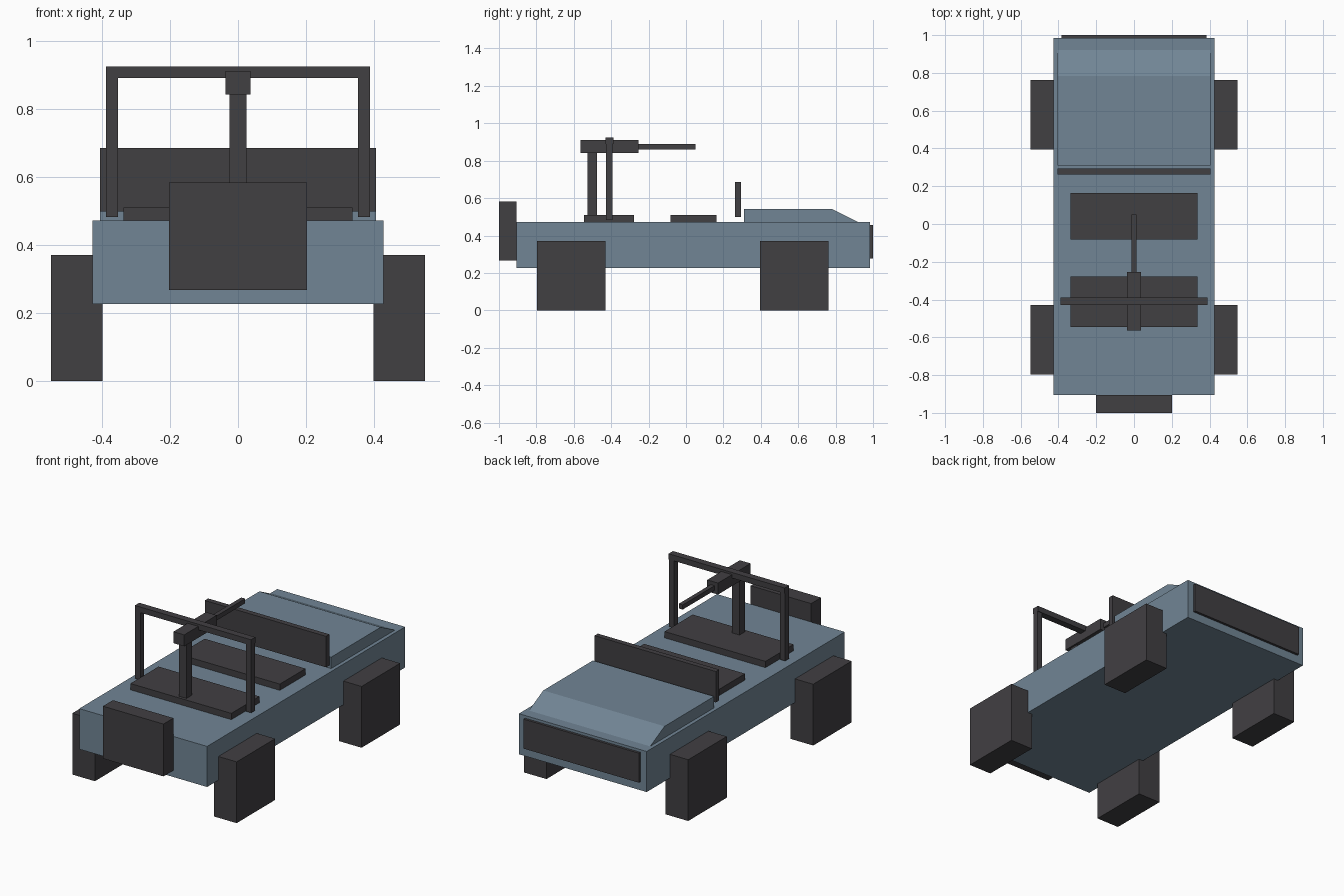
import bpy, bmesh

if "Cube" in bpy.data.objects:
    bpy.data.objects.remove(bpy.data.objects["Cube"])


def material(name, rgb):
    m = bpy.data.materials.new(name)
    m.diffuse_color = (*rgb, 1)
    m.use_nodes = True
    m.node_tree.nodes["Principled BSDF"].inputs["Base Color"].default_value = m.diffuse_color
    return m


BLUE = material("slate_blue", (0.165, 0.235, 0.300))
DARK = material("charcoal", (0.053, 0.050, 0.055))


def finish(name, bm, mat):
    bmesh.ops.recalc_face_normals(bm, faces=bm.faces)
    me = bpy.data.meshes.new(name)
    bm.to_mesh(me)
    bm.free()
    me.materials.append(mat)
    ob = bpy.data.objects.new(name, me)
    bpy.context.collection.objects.link(ob)
    return ob


def box(name, x, y, z, mat=DARK):
    """Box from (min, max) ranges on each axis."""
    bm = bmesh.new()
    bmesh.ops.create_cube(bm, size=1)
    for v in bm.verts:
        v.co = [r[0] if c < 0 else r[1] for r, c in zip((x, y, z), v.co)]
    return finish(name, bm, mat)


def prism(name, profile, half_width, mat):
    """Side profile in (y, z) extruded across x."""
    bm = bmesh.new()
    face = bm.faces.new([bm.verts.new((-half_width, y, z)) for y, z in profile])
    ext = bmesh.ops.extrude_face_region(bm, geom=[face], use_keep_orig=True)
    for v in ext["geom"]:
        if isinstance(v, bmesh.types.BMVert):
            v.co.x = half_width
    return finish(name, bm, mat)


def mid(w):
    return (-w, w)


# Hull and sloped hood
box("body", mid(0.427), (-0.905, 0.985), (0.227, 0.472), BLUE)
prism("hood", [(0.31, 0.472), (0.92, 0.472), (0.783, 0.541), (0.31, 0.541)],
      0.405, BLUE)

# Grille, windshield and rear pack
box("grille", mid(0.385), (0.985, 1.0), (0.278, 0.456))
box("windshield", mid(0.405), (0.262, 0.294), (0.498, 0.685))
box("rear_pack", mid(0.202), (-1.0, -0.905), (0.267, 0.583))

# Seats
box("front_seat", mid(0.337), (-0.082, 0.163), (0.472, 0.51))
box("rear_seat", mid(0.337), (-0.545, -0.277), (0.472, 0.51))

# Wheels and roll bar posts, one per side
for side, s in (("left", -1), ("right", 1)):
    for end, y in (("front", (0.395, 0.763)), ("rear", (-0.797, -0.43))):
        box(f"{end}_{side}_wheel", sorted((s * 0.398, s * 0.549)), y, (0, 0.37))
    box(f"{side}_roll_post", sorted((s * 0.353, s * 0.388)),
        (-0.428, -0.392), (0.482, 0.89))
box("roll_bar", mid(0.388), (-0.43, -0.388), (0.89, 0.924))

# Mounted gun
box("gun_post", mid(0.025), (-0.527, -0.475), (0.51, 0.842))
box("gun_receiver", mid(0.036), (-0.565, -0.254), (0.842, 0.911))
box("gun_barrel", mid(0.013), (-0.254, 0.05), (0.861, 0.889))
